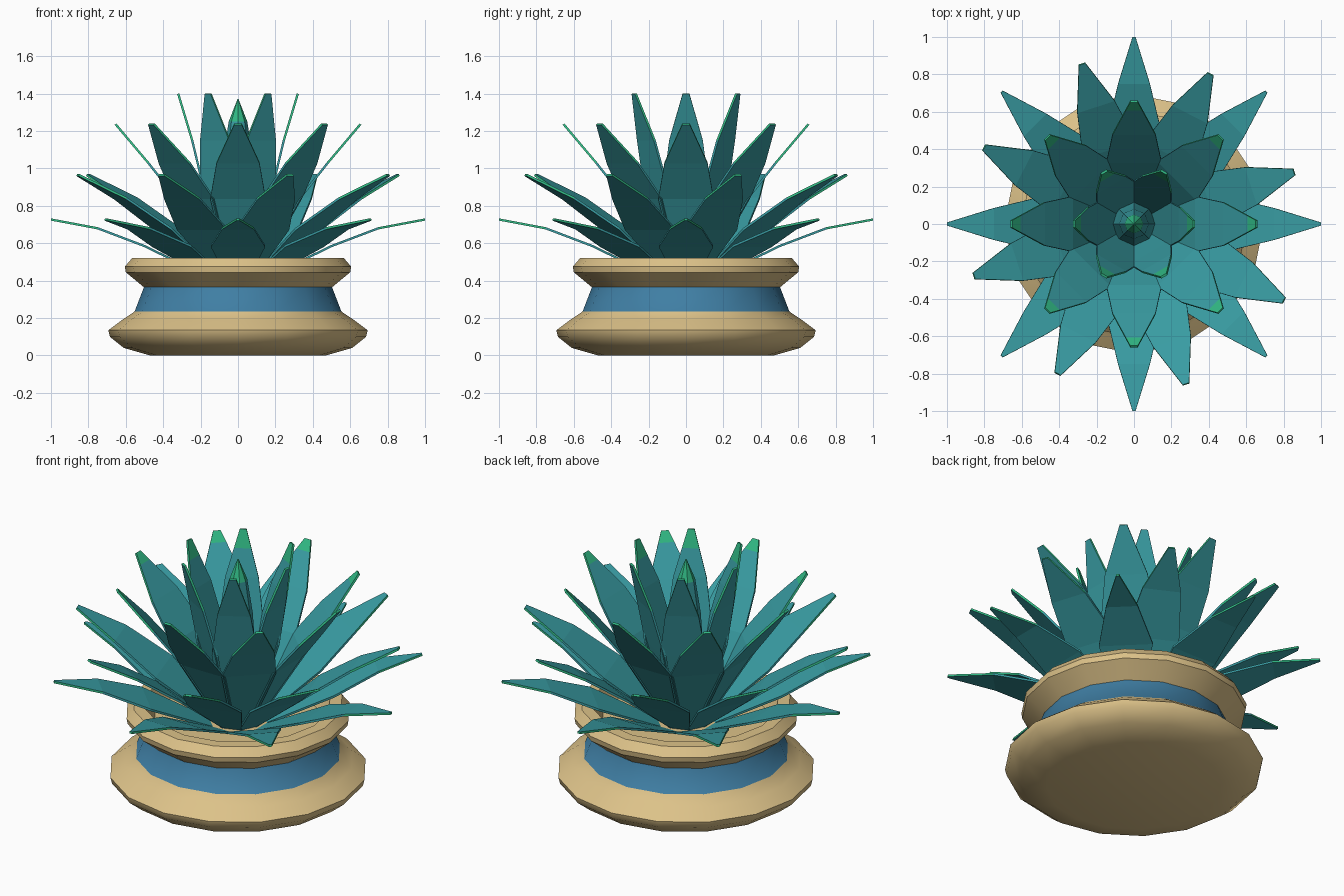
import bpy, bmesh, math
from mathutils import Vector, Matrix

if "Cube" in bpy.data.objects:
    bpy.data.objects.remove(bpy.data.objects["Cube"])


def mat(name, rgb):
    m = bpy.data.materials.new(name)
    m.diffuse_color = (*rgb, 1)
    m.use_nodes = True
    m.node_tree.nodes["Principled BSDF"].inputs["Base Color"].default_value = m.diffuse_color
    return m


TAN = mat("tan clay", (0.72, 0.54, 0.25))
BLUE = mat("blue band", (0.05, 0.21, 0.37))
TEAL = mat("teal leaf", (0.04, 0.33, 0.36))
GREEN = mat("green tip", (0.03, 0.48, 0.23))


def finish(name, bm, mats, smooth=None):
    bmesh.ops.recalc_face_normals(bm, faces=bm.faces)
    me = bpy.data.meshes.new(name)
    bm.to_mesh(me)
    bm.free()
    for m in mats:
        me.materials.append(m)
    ob = bpy.data.objects.new(name, me)
    bpy.context.collection.objects.link(ob)
    if smooth:
        bpy.ops.object.select_all(action='DESELECT')
        ob.select_set(True)
        bpy.context.view_layer.objects.active = ob
        bpy.ops.object.shade_smooth_by_angle(angle=math.radians(smooth))
    return ob


def lathe(name, profile, n, mats, rule, smooth):
    """Revolve (radius, z) points; rule picks the material from segment index."""
    bm = bmesh.new()
    rings = [[bm.verts.new((r * math.cos(2 * math.pi * i / n), r * math.sin(2 * math.pi * i / n), z))
              for i in range(n)] for r, z in profile]
    for k, (a, b) in enumerate(zip(rings, rings[1:])):
        for i in range(n):
            j = (i + 1) % n
            bm.faces.new((a[i], a[j], b[j], b[i])).material_index = rule(k)
    bm.faces.new(rings[0])
    bm.faces.new(rings[-1]).material_index = rule(len(rings) - 2)
    return finish(name, bm, mats, smooth)


# pot: bulging foot, blue waist, flared rim, hollow inside
pot_profile = [(0.47, 0.0), (0.61, 0.04), (0.685, 0.10), (0.693, 0.135), (0.62, 0.19),
               (0.553, 0.235), (0.503, 0.365), (0.60, 0.445), (0.605, 0.475),
               (0.565, 0.522), (0.50, 0.522), (0.455, 0.42)]
lathe("pot", pot_profile, 16, [TAN, BLUE], lambda k: int(k == 5), 40)

# central bud, green at the tip
lathe("bud", [(0.13, 0.42), (0.10, 0.75), (0.08, 1.05), (0.05, 1.25), (0.003, 1.37)],
      8, [TEAL, GREEN], lambda k: int(k == 3), None)


def leaf_layer(name, count, offset, rows, green_tip):
    """Ring of thin blades; rows are (radius, z, half width) from base to tip."""
    bm = bmesh.new()
    th = 0.006
    if green_tip:  # extra row where the green tip starts
        (r0, z0, w0), (r1, z1, w1) = rows[-2:]
        t = 1 - green_tip
        rows = rows[:-1] + [(r0 + (r1 - r0) * t, z0 + (z1 - z0) * t, w0 + (w1 - w0) * t), rows[-1]]
    pts = [Vector((r, 0, z)) for r, z, _ in rows]
    last = len(rows) - 2
    for c in range(count):
        rot = Matrix.Rotation(math.radians(offset + 360 * c / count), 4, 'Z')
        secs = []
        for i, (r, z, w) in enumerate(rows):
            d = (pts[min(i + 1, last + 1)] - pts[max(i - 1, 0)]).normalized()
            up = Vector((-d.z, 0, d.x)) * th
            secs.append([bm.verts.new(rot @ (pts[i] + up * s + Vector((0, y * w, 0))))
                         for s, y in ((1, -1), (1, 1), (-1, 1), (-1, -1))])
        for i, (a, b) in enumerate(zip(secs, secs[1:])):
            for q in range(4):
                f = bm.faces.new((a[q], a[(q + 1) % 4], b[(q + 1) % 4], b[q]))
                edge_green = q in (1, 3) and i >= 2
                tip_green = q == 0 and i == last and green_tip
                f.material_index = int(bool(edge_green or tip_green))
        bm.faces.new(secs[0])
        bm.faces.new(secs[-1]).material_index = 1
    return finish(name, bm, [TEAL, GREEN])


# four rings of leaves, from spreading to upright
leaf_layer("outer_leaves", 8, 0,
           [(0.12, 0.40), (0.30, 0.475), (0.52, 0.595), (0.75, 0.68), (1.0, 0.727)] and
           [(0.12, 0.40, 0.05), (0.50, 0.585, 0.145), (0.75, 0.68, 0.085), (1.0, 0.727, 0.008)], 0)
leaf_layer("second_leaves", 8, 18,
           [(0.10, 0.41, 0.05), (0.42, 0.675, 0.15), (0.66, 0.84, 0.105), (0.90, 0.965, 0.018)], 0)
leaf_layer("third_leaves", 8, 0,
           [(0.09, 0.42, 0.05), (0.33, 0.84, 0.148), (0.48, 1.03, 0.115), (0.655, 1.237, 0.02)], 0.25)
leaf_layer("inner_leaves", 6, 0,
           [(0.07, 0.43, 0.05), (0.18, 0.88, 0.125), (0.245, 1.15, 0.09), (0.32, 1.4, 0.018)], 0.4)
